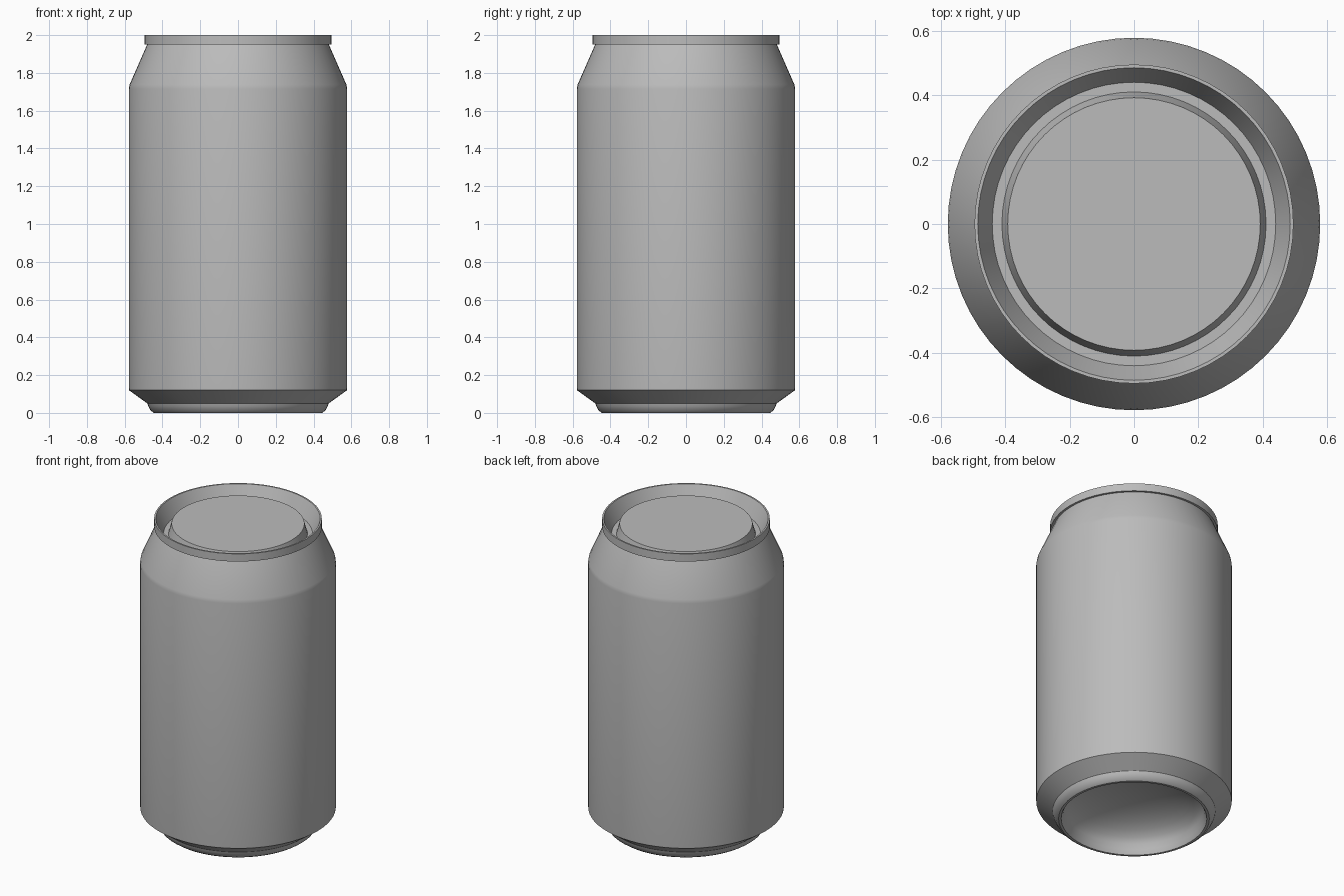
import bpy, bmesh
from math import cos, sin, pi, radians

cube = bpy.data.objects.get("Cube")
if cube:
    bpy.data.objects.remove(cube, do_unlink=True)

SEGMENTS = 64

# Bare metal colour
metal = bpy.data.materials.new("grey_metal")
metal.use_nodes = True
colour = (0.5, 0.5, 0.5, 1)
metal.diffuse_color = colour
metal.node_tree.nodes["Principled BSDF"].inputs["Base Color"].default_value = colour


def lathe(name, profile):
    """Spin a (radius, height) profile around z; zero radius closes on the axis."""
    bm = bmesh.new()
    verts = [bm.verts.new((r, 0, z)) for r, z in profile]
    edges = [bm.edges.new(pair) for pair in zip(verts, verts[1:])]
    bmesh.ops.spin(bm, geom=verts + edges, cent=(0, 0, 0), axis=(0, 0, 1),
                   angle=2 * pi, steps=SEGMENTS, use_merge=True)
    bmesh.ops.remove_doubles(bm, verts=bm.verts, dist=0.0001)
    bmesh.ops.recalc_face_normals(bm, faces=bm.faces)
    mesh = bpy.data.meshes.new(name)
    bm.to_mesh(mesh)
    bm.free()
    mesh.materials.append(metal)
    obj = bpy.data.objects.new(name, mesh)
    bpy.context.collection.objects.link(obj)
    bpy.ops.object.select_all(action="DESELECT")
    obj.select_set(True)
    bpy.context.view_layer.objects.active = obj
    bpy.ops.object.shade_smooth_by_angle(angle=radians(28))
    return obj


# Hollow dome under the base, from the crown out to the foot
dome = [(0.417 * sin(a), 0.03 + 0.17 * cos(a))
        for a in (i * pi / 16 for i in range(9))]

# Foot ring, tapered base, straight wall and shoulder
wall = [(0.43, 0), (0.445, 0), (0.462, 0.012), (0.475, 0.035), (0.48, 0.05),
        (0.577, 0.12), (0.578, 0.13), (0.578, 1.715), (0.574, 1.738),
        (0.481, 1.95)]

# Rolled rim, sloping inner wall, groove and raised lid panel
lid = [(0.495, 1.95), (0.495, 2), (0.485, 2), (0.44, 1.9), (0.41, 1.9),
       (0.392, 1.967), (0, 1.967)]

lathe("can_shell", dome + wall + lid)
